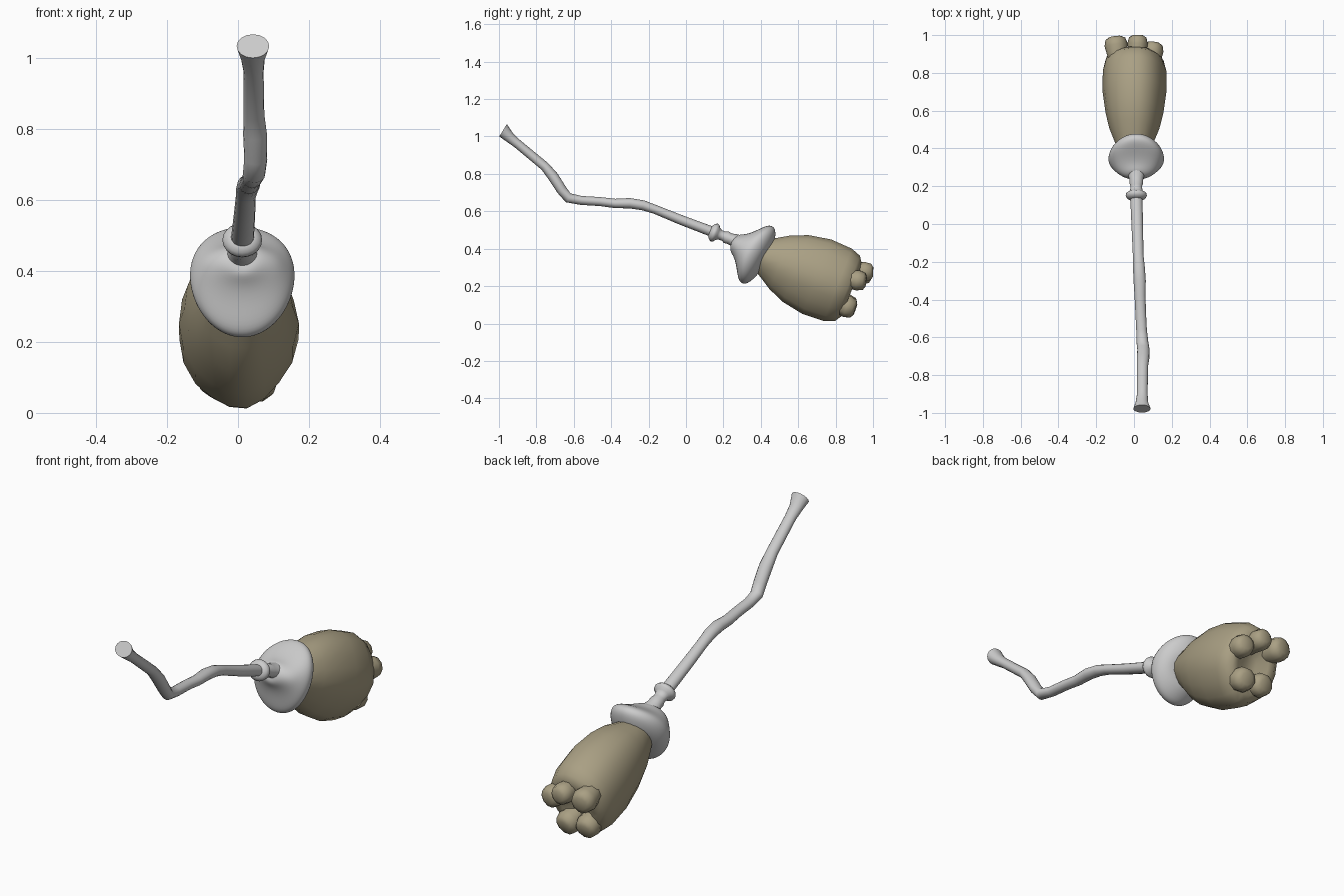
import bpy, bmesh, math
from mathutils import Vector

if "Cube" in bpy.data.objects:
    bpy.data.objects.remove(bpy.data.objects["Cube"])

X = Vector((1, 0, 0))
straw = bpy.data.materials.new("straw")
straw.diffuse_color = (0.40, 0.35, 0.23, 1)
straw.use_nodes = True
straw.node_tree.nodes["Principled BSDF"].inputs["Base Color"].default_value = straw.diffuse_color


def loft(name, rings, n, mat=None, subsurf=0, angle=50, warp=None):
    """Skin elliptical rings (centre, tangent, x radius, up radius)."""
    bm = bmesh.new()
    loops = []
    for c, t, rx, ru in rings:
        c, t = Vector(c), Vector(t).normalized()
        up = t.cross(X).normalized()
        if up.z < 0:
            up = -up
        side = up.cross(t).normalized()
        if side.x < 0:
            side = -side
        loop = []
        for i in range(n):
            a = 2 * math.pi * i / n
            p = c + side * rx * math.cos(a) + up * ru * math.sin(a)
            if warp:
                p += warp(a, t, up, side, rx, ru)
            loop.append(bm.verts.new(p))
        loops.append(loop)
    for a, b in zip(loops, loops[1:]):
        for i in range(n):
            j = (i + 1) % n
            bm.faces.new((a[i], a[j], b[j], b[i]))
    bm.faces.new(loops[0])
    bm.faces.new(loops[-1])
    bmesh.ops.recalc_face_normals(bm, faces=bm.faces)
    me = bpy.data.meshes.new(name)
    bm.to_mesh(me)
    bm.free()
    ob = bpy.data.objects.new(name, me)
    bpy.context.collection.objects.link(ob)
    if mat:
        me.materials.append(mat)
    if subsurf:
        m = ob.modifiers.new("smooth", 'SUBSURF')
        m.levels = m.render_levels = subsurf
    bpy.ops.object.select_all(action='DESELECT')
    bpy.context.view_layer.objects.active = ob
    ob.select_set(True)
    bpy.ops.object.shade_smooth_by_angle(angle=math.radians(angle))
    return ob


def along(origin, axis, profile):
    """Rings on a straight axis from (distance, x radius, up radius)."""
    o, a = Vector(origin), Vector(axis).normalized()
    return [(o + a * s, a, rx, ru) for s, rx, ru in profile]


# Crooked handle: x, y, z, radius
path = [(.042, -.978, 1.033, .043), (.042, -.945, .997, .031), (.044, -.90, .96, .026),
        (.045, -.755, .84, .027), (.048, -.71, .785, .031), (.05, -.665, .715, .030),
        (.045, -.63, .672, .029), (.04, -.56, .658, .026), (.035, -.46, .652, .026),
        (.032, -.38, .642, .027), (.03, -.30, .643, .030), (.026, -.23, .632, .029),
        (.022, -.165, .61, .026), (.018, -.03, .555, .028), (.012, .15, .487, .030)]
P = [Vector(p[:3]) for p in path]
rings = []
for i, p in enumerate(path):
    t = (P[min(i + 1, len(P) - 1)] - P[max(i - 1, 0)]).normalized()
    rings.append((P[i], t, p[3] * 1.08, p[3] * .92))
rings[0] = (P[0], (0, .85, -.52), .046, .039)
loft("handle", rings, 16)

# Collar ring and neck leading into the cap
loft("collar", along((.012, .15, .487), (0, .93, -.37),
     [(-.022, .034, .03), (-.012, .05, .044), (.0, .056, .051), (.012, .054, .048),
      (.022, .038, .034), (.035, .032, .027), (.055, .031, .026), (.07, .036, .033),
      (.09, .036, .03), (.14, .05, .04)]), 20)


# Bell-shaped cap, its sides swept forward
def sweep(a, t, up, side, rx, ru):
    return t * (-.035 * math.cos(a) ** 2 * (rx / .145))


loft("cap", along((.012, .385, .365), (0, .88, -.47),
     [(-.152, .025, .025), (-.145, .052, .05), (-.112, .095, .066), (-.075, .122, .105),
      (-.035, .146, .163), (-.008, .152, .179), (.022, .142, .168), (.045, .115, .11),
      (.05, .07, .07)]), 20, subsurf=2, angle=80, warp=sweep)


# Straw bundle, narrower towards the bottom and lightly grooved
def groove(a, t, up, side, rx, ru):
    k = .02 * math.cos(5 * a + .6)
    s = .12 * max(0, -math.sin(a)) * rx / .165
    return side * rx * math.cos(a) * (k - s) + up * ru * math.sin(a) * k


loft("straw_bundle", along((0, .42, .36), (0, .93, -.36),
     [(-.03, .085, .085), (.02, .105, .112), (.09, .132, .155), (.18, .153, .192),
      (.30, .169, .214), (.42, .168, .208), (.475, .155, .188), (.50, .125, .15),
      (.495, .09, .11), (.465, .04, .05)]), 18, straw, angle=60, warp=groove)

# Rounded straw ends: tip position, direction, radius
ends = [((-.10, .992, .265), (-.12, .97, -.10), .062),
        ((.02, 1.0, .275), (.02, .97, -.05), .054),
        ((.105, .962, .225), (.12, .95, -.12), .057),
        ((.055, .905, .075), (.08, .88, -.32), .062),
        ((-.06, .905, .085), (-.05, .90, -.30), .06)]
for i, (tip, d, r) in enumerate(ends):
    loft("straw_end_%d" % (i + 1), along(tip, d,
         [(-.22, r * .8, r * .8), (-.10, r * .85, r * .85), (-.045, r, r),
          (-.012, r * .85, r * .85), (0, r * .5, r * .5)]), 10, straw, angle=60)
